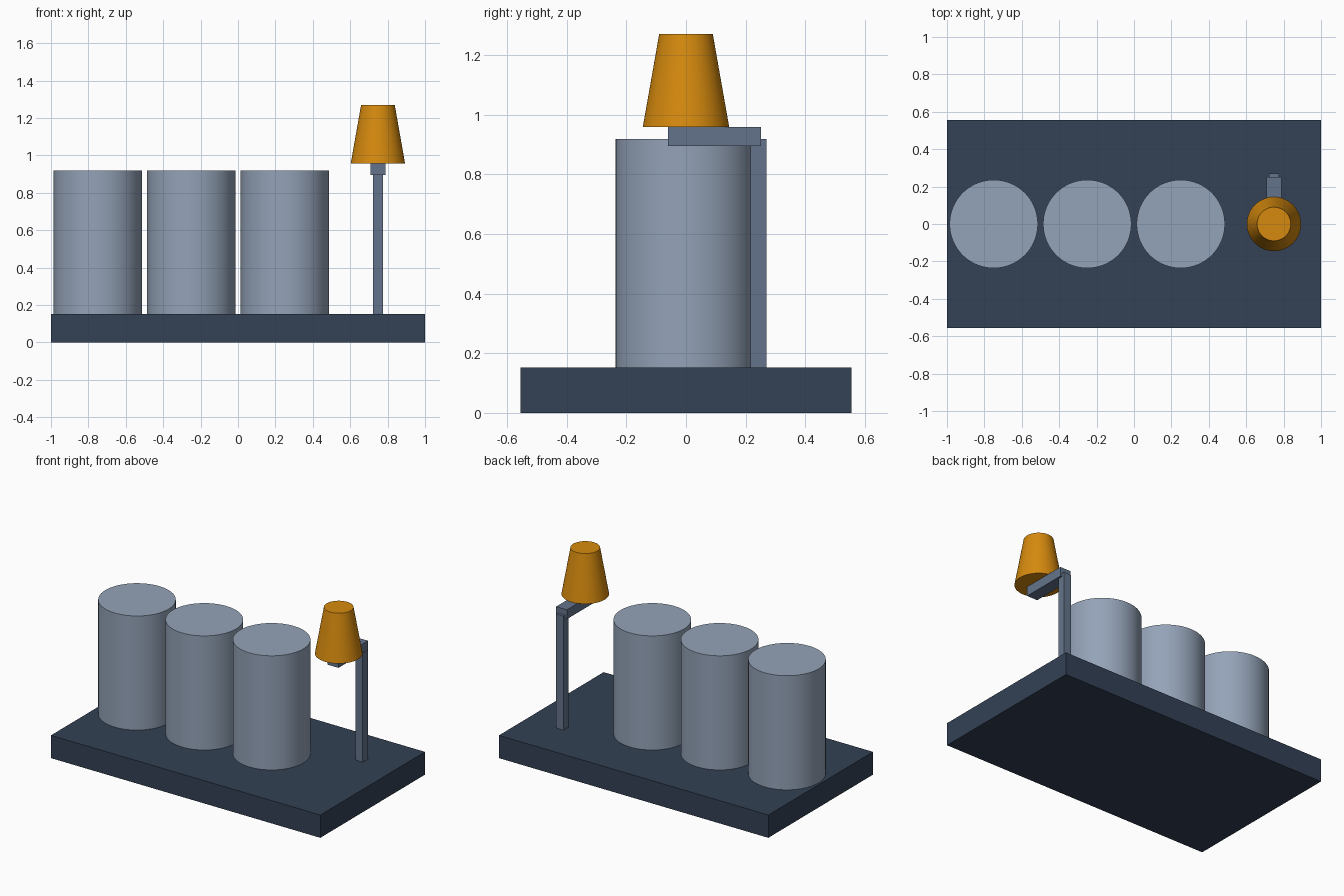
import bpy
import math

default = bpy.data.objects.get("Cube")
if default:
    bpy.data.objects.remove(default, do_unlink=True)


def srgb(r, g, b):
    """Convert 0-255 display values to a linear colour."""
    def lin(c):
        c /= 255
        return c / 12.92 if c <= 0.04045 else ((c + 0.055) / 1.055) ** 2.4
    return (lin(r), lin(g), lin(b), 1.0)


def material(name, colour):
    mat = bpy.data.materials.new(name)
    mat.use_nodes = True
    mat.diffuse_color = colour
    mat.node_tree.nodes["Principled BSDF"].inputs["Base Color"].default_value = colour
    return mat


dark_slate = material("dark slate", srgb(51, 65, 85))
mid_slate = material("mid slate", srgb(100, 116, 139))
light_slate = material("light slate", srgb(148, 163, 184))
amber = material("amber", srgb(214, 138, 14))


def box(name, low, high, mat):
    centre = [(a + b) / 2 for a, b in zip(low, high)]
    bpy.ops.mesh.primitive_cube_add(size=1, location=centre)
    obj = bpy.context.object
    obj.name = name
    obj.scale = [b - a for a, b in zip(low, high)]
    bpy.ops.object.transform_apply(location=False, rotation=False, scale=True)
    obj.data.materials.append(mat)


def drum(name, x, bottom, top, r_bottom, r_top, mat):
    bpy.ops.mesh.primitive_cone_add(
        vertices=64, radius1=r_bottom, radius2=r_top,
        depth=top - bottom, location=(x, 0, (bottom + top) / 2))
    obj = bpy.context.object
    obj.name = name
    obj.data.materials.append(mat)
    bpy.ops.object.shade_smooth_by_angle(angle=math.radians(30))


BASE_TOP = 0.153
TANK_TOP = 0.919
ARM_TOP = 0.958

# Slab base
box("base", (-1, -0.555, 0), (1, 0.555, BASE_TOP), dark_slate)

# Row of three tanks
for i, side in enumerate(("right", "middle", "left")):
    drum("tank_" + side, -0.75 + 0.5 * i, BASE_TOP, TANK_TOP, 0.236, 0.236, light_slate)

# Post with an arm reaching forward
box("post", (0.721, 0.216, BASE_TOP), (0.775, 0.27, TANK_TOP), mid_slate)
box("arm", (0.708, -0.06, 0.895), (0.788, 0.252, ARM_TOP), mid_slate)

# Tapered closed shade on the arm
drum("shade", 0.748, ARM_TOP, 1.27, 0.145, 0.09, amber)
